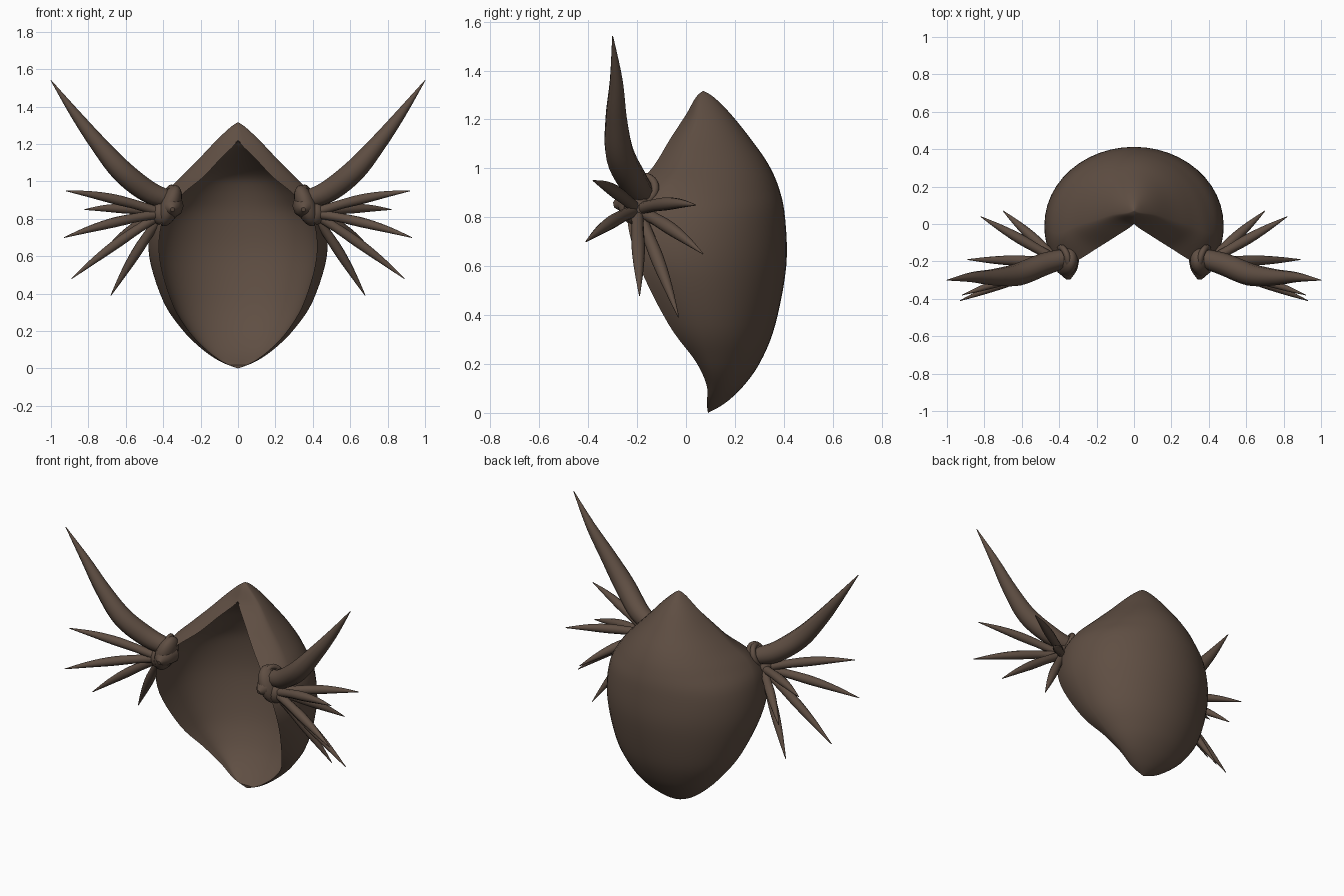
import bpy, bmesh, math
from mathutils import Vector

if "Cube" in bpy.data.objects:
    bpy.data.objects.remove(bpy.data.objects["Cube"])

brown = bpy.data.materials.new("dark_brown")
COLOUR = (0.115, 0.077, 0.056, 1)
brown.diffuse_color = COLOUR
brown.use_nodes = True
brown.node_tree.nodes["Principled BSDF"].inputs["Base Color"].default_value = COLOUR


def smooth_rows(keys, steps):
    """Catmull-Rom interpolation through key tuples."""
    rows = []
    last = len(keys) - 1
    for i in range(last):
        before, start, end, after = (keys[max(i - 1, 0)], keys[i], keys[i + 1], keys[min(i + 2, last)])
        for s in range(steps):
            t = s / steps
            rows.append([b + 0.5 * t * (c - a + t * (2 * a - 5 * b + 4 * c - d + t * (3 * (b - c) + d - a)))
                         for a, b, c, d in zip(before, start, end, after)])
    rows.append(list(keys[-1]))
    return rows


def finish(obj, mirrored=False):
    obj.data.materials.clear()
    obj.data.materials.append(brown)
    bpy.ops.object.select_all(action="DESELECT")
    obj.select_set(True)
    bpy.context.view_layer.objects.active = obj
    bpy.ops.object.transform_apply(location=True, rotation=True, scale=True)
    bpy.ops.object.shade_smooth_by_angle(angle=math.radians(50))
    if mirrored:
        obj.modifiers.new("both_sides", "MIRROR")


def lerp(a, b, f):
    return a + (b - a) * f


def section(width, back, centre, rim_x, rim_y, count):
    """Half of a C-shaped section, from the middle of the back to the rim."""
    points = []
    for i in range(count + 1):
        t = i / count
        if t < 0.6:
            a = t / 0.6 * math.pi / 2
            points.append((width * math.sin(a), lerp(centre, back, math.cos(a))))
        else:
            s = (t - 0.6) / 0.4
            points.append((lerp(width, rim_x, s * s), lerp(centre, rim_y, s)))
    return points


# Pointed hollow shell: height, half width, back y, widest y, rim x, rim y
SHELL = [
    (0, 0, .09, .09, 0, .09),
    (.04, .10, .16, .10, .09, .085),
    (.11, .20, .235, .12, .18, .085),
    (.21, .30, .305, .10, .27, .04),
    (.36, .40, .365, .06, .355, -.07),
    (.60, .475, .41, 0, .42, -.19),
    (.80, .465, .405, -.02, .40, -.24),
    (.92, .405, .38, -.05, .31, -.20),
    (1.02, .31, .335, -.01, .19, -.125),
    (1.12, .21, .265, .02, .095, -.065),
    (1.22, .115, .185, .05, 0, 0),
    (1.29, .04, .115, .06, 0, .04),
    (1.317, 0, .07, .07, 0, .07),
]
WALL, ROOF = 0.045, 1.22
COUNT = 20


def build_shell():
    bm = bmesh.new()
    outer, inner, heights = [], [], []
    for z, width, back, centre, rim_x, rim_y in smooth_rows(SHELL, 5):
        width, rim_x = max(width, 0), max(rim_x, 0)
        # The hollow closes into a roof near the peak
        f = min(max((z - 1) / (ROOF - 1), 0), 1) ** 2
        in_back = lerp(max(back - WALL, rim_y), rim_y, f)
        in_width = lerp(max(width - WALL, rim_x), rim_x, f)
        in_centre = lerp(min(centre, in_back), rim_y, f)
        heights.append(z)
        for rows, half in ((outer, section(width, back, centre, rim_x, rim_y, COUNT)),
                           (inner, section(in_width, in_back, in_centre, rim_x, rim_y, COUNT))):
            full = [(-x, y) for x, y in reversed(half[1:])] + half
            rows.append([bm.verts.new((x, y, z)) for x, y in full])
    for rows, top in ((outer, 9), (inner, ROOF + 0.001)):
        for j in range(len(rows) - 1):
            if heights[j + 1] > top:
                break
            for i in range(2 * COUNT):
                bm.faces.new((rows[j][i], rows[j][i + 1], rows[j + 1][i + 1], rows[j + 1][i]))
    bmesh.ops.remove_doubles(bm, verts=bm.verts[:], dist=0.0005)
    loose = [v for v in bm.verts if not v.link_faces]
    bmesh.ops.delete(bm, geom=loose, context="VERTS")
    bmesh.ops.recalc_face_normals(bm, faces=bm.faces[:])
    mesh = bpy.data.meshes.new("shell")
    bm.to_mesh(mesh)
    bm.free()
    obj = bpy.data.objects.new("shell", mesh)
    bpy.context.collection.objects.link(obj)
    finish(obj)


def tapered_tube(name, keys):
    """Tube through (x, y, z, radius) keys, mirrored to both sides."""
    curve = bpy.data.curves.new(name, "CURVE")
    curve.dimensions = "3D"
    curve.bevel_depth = 1
    curve.bevel_resolution = 3
    curve.use_fill_caps = True
    rows = smooth_rows(keys, 5)
    spline = curve.splines.new("POLY")
    spline.points.add(len(rows) - 1)
    for point, (x, y, z, radius) in zip(spline.points, rows):
        point.co = (x, y, z, 1)
        point.radius = max(radius, 0.002)
    obj = bpy.data.objects.new(name, curve)
    bpy.context.collection.objects.link(obj)
    bpy.ops.object.select_all(action="DESELECT")
    obj.select_set(True)
    bpy.context.view_layer.objects.active = obj
    bpy.ops.object.convert(target="MESH")
    finish(bpy.context.object, mirrored=True)


def blob(name, location, scale, rotation=(0, 0, 0)):
    bpy.ops.mesh.primitive_uv_sphere_add(segments=20, ring_count=12, location=location, rotation=rotation)
    obj = bpy.context.object
    obj.name = name
    obj.scale = scale
    finish(obj, mirrored=True)


build_shell()

# Swollen shoulders where the horns and spines grow
blob("shoulder_knobs", (.365, -.195, .87), (.055, .085, .115), (0, math.radians(-20), 0))
blob("spine_hubs", (.405, -.2, .83), (.06, .055, .065))
tapered_tube("shoulder_points", [(.36, -.18, .87, .07), (.355, -.25, .86, .05), (.35, -.295, .85, .012)])

# Sweeping horns with a collar at the root
tapered_tube("horns", [
    (.36, -.18, .90, .05), (.48, -.215, .945, .06), (.62, -.27, 1.055, .06),
    (.75, -.285, 1.205, .045), (.87, -.285, 1.36, .027), (1, -.3, 1.54, .002)])
bpy.ops.mesh.primitive_torus_add(major_segments=24, minor_segments=10, major_radius=.055, minor_radius=.017,
                                 location=(.375, -.18, .915),
                                 rotation=Vector((.9, -.25, .35)).to_track_quat("Z", "Y").to_euler())
bpy.context.object.name = "horn_collars"
finish(bpy.context.object, mirrored=True)

# Fans of thin spines
ROOT = Vector((.40, -.2, .83))
TIPS = [(.92, -.38, .95), (.82, .04, .85), (.93, -.41, .70),
        (.70, .07, .65), (.89, -.19, .48), (.68, -.03, .39)]
for number, tip in enumerate(TIPS, 1):
    tip = Vector(tip)
    keys = []
    for t, radius in ((0, .026), (.25, .025), (.5, .027), (.75, .018), (1, .002)):
        p = ROOT.lerp(tip, t)
        p.z += 0.06 * t * (1 - t)
        keys.append((*p, radius))
    tapered_tube(f"spine_{number}", keys)
